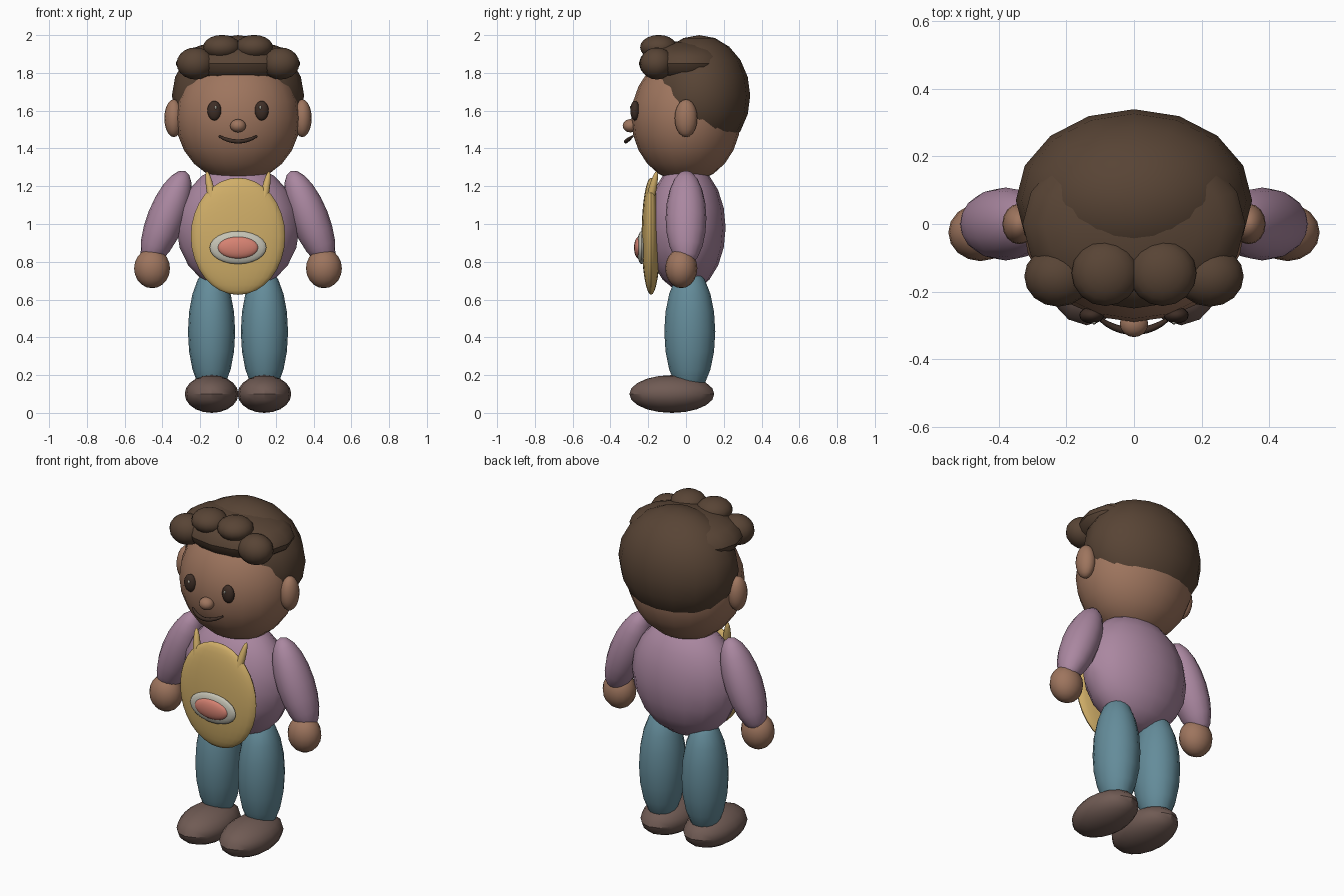
import bpy
from math import radians
from mathutils import Matrix, Vector

cube = bpy.data.objects.get("Cube")
if cube:
    bpy.data.objects.remove(cube, do_unlink=True)


def material(name, r, g, b):
    """Flat material from 0-255 screen values, stored as linear."""
    color = [((c / 255 + 0.055) / 1.055) ** 2.4 for c in (r, g, b)] + [1.0]
    mat = bpy.data.materials.new(name)
    mat.use_nodes = True
    mat.diffuse_color = color
    bsdf = next(n for n in mat.node_tree.nodes if n.type == "BSDF_PRINCIPLED")
    bsdf.inputs["Base Color"].default_value = color
    return mat


SKIN = material("warm brown skin", 158, 117, 94)
HAIR = material("dark brown hair", 88, 68, 53)
DARK = material("deep brown", 62, 46, 38)
MAUVE = material("mauve shirt", 170, 135, 160)
TEAL = material("teal trousers", 100, 140, 154)
SHOE = material("brown shoes", 112, 91, 84)
YELLOW = material("mustard apron", 208, 174, 104)
CREAM = material("pale grey trim", 196, 194, 180)
CORAL = material("coral badge", 214, 130, 114)


def ball(name, mat, center, radii, axis=(0, 0, 1), segments=16, rings=10):
    """Ellipsoid whose own z radius runs along the given axis."""
    bpy.ops.mesh.primitive_uv_sphere_add(segments=segments, ring_count=rings, radius=1)
    obj = bpy.context.object
    obj.name = name
    turn = Vector((0, 0, 1)).rotation_difference(Vector(axis)).to_matrix().to_4x4()
    obj.data.transform(turn @ Matrix.Diagonal((*radii, 1)))
    obj.location = center
    obj.data.materials.append(mat)
    bpy.ops.object.shade_smooth_by_angle(angle=radians(32))
    return obj


def pair(name, mat, center, radii, axis=(0, 0, 1), **detail):
    """The same ellipsoid on both sides of the body."""
    for side, s in (("left", 1), ("right", -1)):
        ball(f"{side}_{name}", mat, (s * center[0], *center[1:]), radii,
             (s * axis[0], *axis[1:]), **detail)


# Head and face
ball("head", SKIN, (0, 0, 1.56), (0.33, 0.29, 0.34), segments=20, rings=12)
pair("ear", SKIN, (0.34, 0, 1.56), (0.05, 0.06, 0.1))
pair("eye", DARK, (0.125, -0.27, 1.6), (0.037, 0.025, 0.052))
pair("eye_glint", CREAM, (0.118, -0.292, 1.617), (0.007, 0.006, 0.008), segments=8, rings=6)
ball("nose", SKIN, (0, -0.295, 1.52), (0.042, 0.04, 0.035))

# Smile, a tapered bent tube
curve = bpy.data.curves.new("mouth", "CURVE")
curve.dimensions = "3D"
curve.bevel_depth = 0.011
curve.bevel_resolution = 2
curve.use_fill_caps = True
spline = curve.splines.new("POLY")
spline.points.add(10)
for i, point in enumerate(spline.points):
    t = i / 5 - 1
    point.co = (0.1 * t, -0.318 + 0.035 * t * t, 1.437 + 0.028 * t * t, 1)
    point.radius = 1 - 0.5 * t ** 4
curve.materials.append(DARK)
bpy.context.collection.objects.link(bpy.data.objects.new("mouth", curve))

# Hair: back cap, front fringe and four curls
ball("hair_cap", HAIR, (0, 0.07, 1.68), (0.35, 0.27, 0.32))
ball("hair_fringe", HAIR, (0, 0, 1.85), (0.33, 0.25, 0.12))
pair("inner_curl", HAIR, (0.085, -0.145, 1.935), (0.1, 0.098, 0.066))
pair("outer_curl", HAIR, (0.225, -0.155, 1.85), (0.1, 0.09, 0.085))

# Body and arms
ball("torso", MAUVE, (0, 0, 0.98), (0.325, 0.21, 0.34))
pair("arm", MAUVE, (0.38, 0, 1.03), (0.1, 0.108, 0.27), axis=(-0.19, 0, 0.48))
pair("hand", SKIN, (0.455, -0.025, 0.765), (0.095, 0.085, 0.105))

# Apron with straps and badge
ball("apron", YELLOW, (0, -0.185, 0.935), (0.25, 0.05, 0.31), segments=24, rings=16)
pair("apron_strap", YELLOW, (0.14, -0.185, 1.15), (0.022, 0.022, 0.135),
     axis=(0.05, 0.06, 0.26))
ball("badge_rim", CREAM, (0, -0.235, 0.875), (0.15, 0.025, 0.087), segments=24, rings=12)
ball("badge_center", CORAL, (0, -0.25, 0.875), (0.108, 0.025, 0.058), segments=24, rings=12)

# Legs and shoes
pair("leg", TEAL, (0.14, 0.02, 0.43), (0.125, 0.135, 0.34))
pair("shoe", SHOE, (0.14, -0.075, 0.1), (0.142, 0.225, 0.1))
